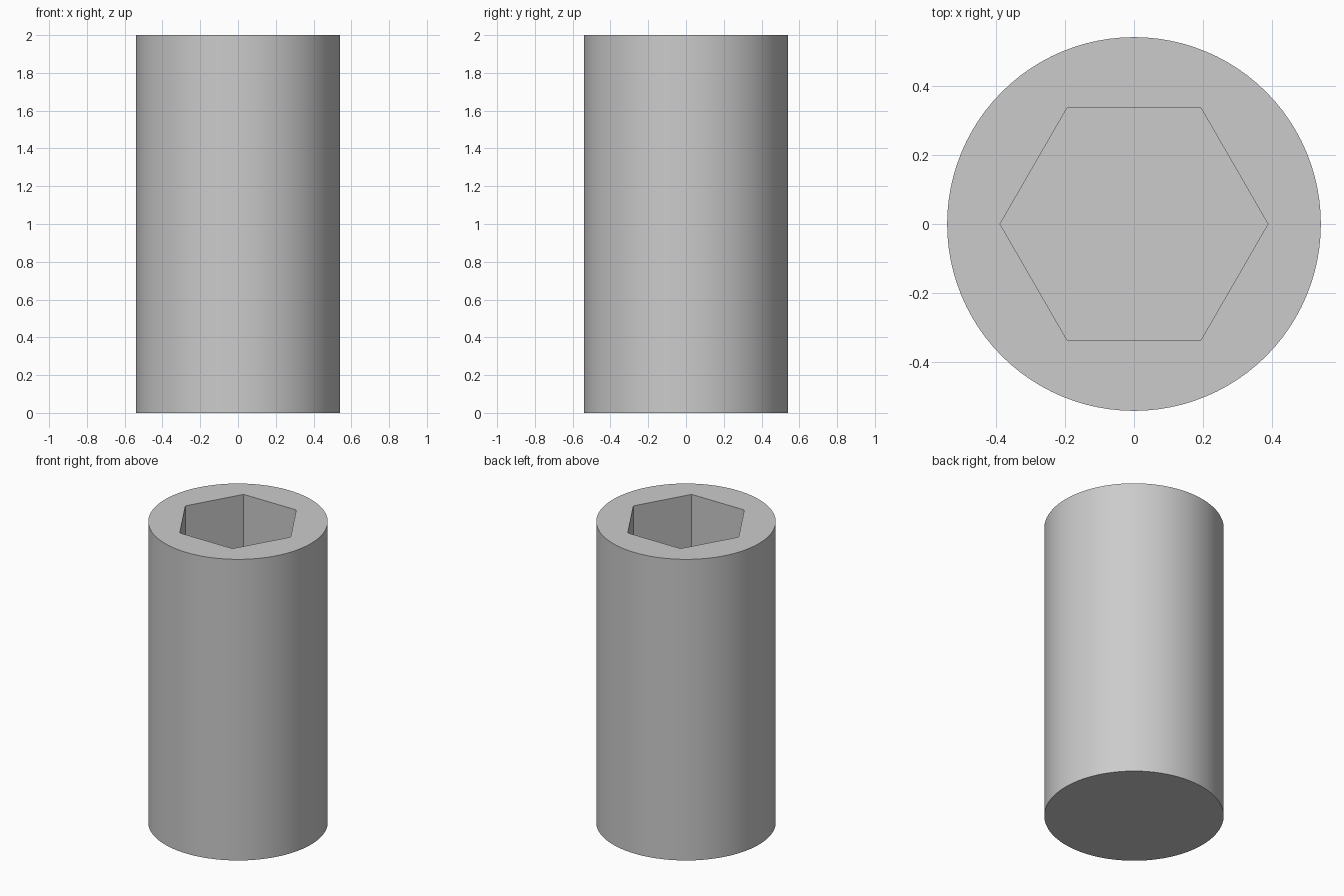
import bpy
import bmesh
from math import cos, sin, pi, radians

if "Cube" in bpy.data.objects:
    bpy.data.objects.remove(bpy.data.objects["Cube"])

RADIUS, HEIGHT, SIDES = 0.54, 2.0, 96
HEX_RADIUS, HEX_DEPTH = 0.387, 1.0


def prism(name, radius, sides, z0, z1):
    """Closed upright prism with a vertex on the +x axis."""
    bm = bmesh.new()
    rings = [[bm.verts.new((radius * cos(2 * pi * i / sides),
                            radius * sin(2 * pi * i / sides), z))
              for i in range(sides)] for z in (z0, z1)]
    low, high = rings
    bm.faces.new(low[::-1])
    bm.faces.new(high)
    for i in range(sides):
        j = (i + 1) % sides
        bm.faces.new((low[i], low[j], high[j], high[i]))
    mesh = bpy.data.meshes.new(name)
    bm.to_mesh(mesh)
    bm.free()
    obj = bpy.data.objects.new(name, mesh)
    bpy.context.collection.objects.link(obj)
    return obj


# Round sleeve with a closed base
sleeve = prism("socket_sleeve", RADIUS, SIDES, 0, HEIGHT)

# Blind hexagonal recess cut from the top
cutter = prism("hex_recess_cutter", HEX_RADIUS, 6, HEIGHT - HEX_DEPTH, HEIGHT + 0.1)
cutter.hide_render = True
cutter.hide_set(True)
cut = sleeve.modifiers.new("hex_recess", 'BOOLEAN')
cut.operation = 'DIFFERENCE'
cut.solver = 'EXACT'
cut.object = cutter

# Smooth round wall, crisp rims and recess corners
bpy.context.view_layer.objects.active = sleeve
sleeve.select_set(True)
bpy.ops.object.modifier_apply(modifier=cut.name)
bpy.data.objects.remove(cutter)
bpy.ops.object.shade_smooth_by_angle(angle=radians(30))
